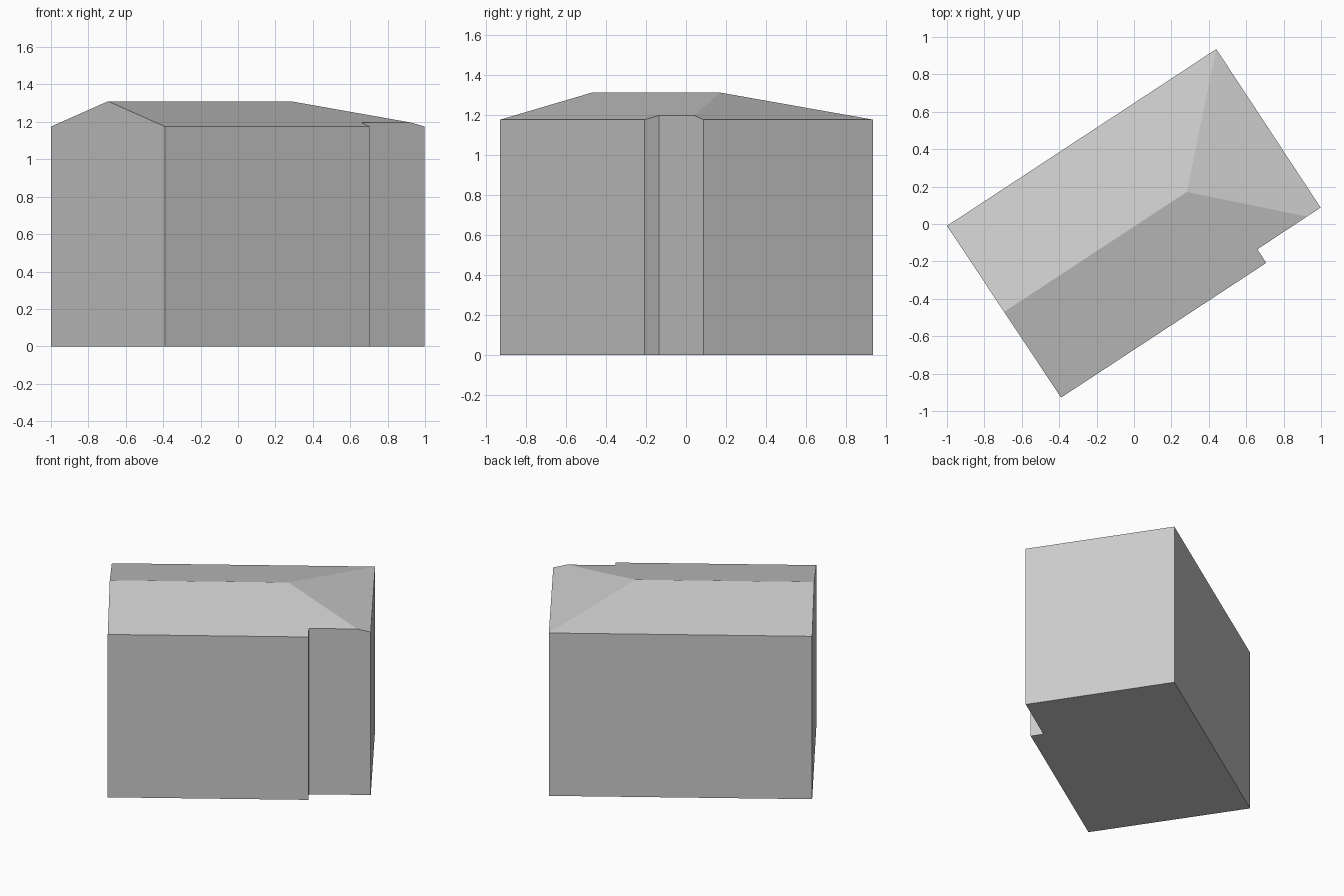
import bpy
import bmesh
from mathutils import Vector

EAVE, RIDGE, BLANK_TOP = 1.175, 1.31, 1.8

if "Cube" in bpy.data.objects:
    bpy.data.objects.remove(bpy.data.objects["Cube"], do_unlink=True)

grey = bpy.data.materials.new("plain_grey")
grey.use_nodes = True
colour = (0.6, 0.6, 0.6, 1)
grey.diffuse_color = colour
grey.node_tree.nodes["Principled BSDF"].inputs["Base Color"].default_value = colour

# Footprint: a turned rectangle with a shallow notch at the front left corner
left_back, left_front = (-1.0, -0.01), (-0.39, -0.928)
notch_outer, notch_inner = (0.707, -0.208), (0.66, -0.135)
right_front, right_back = (0.998, 0.088), (0.44, 0.935)
footprint = [left_back, left_front, notch_outer, notch_inner, right_front, right_back]

# The ridge runs from the gable to the top of the hip
gable_top, hip_top = (-0.695, -0.469), (0.283, 0.171)

# Each roof slope passes through two eave corners and one ridge end
slopes = [(left_front, notch_outer, hip_top),
          (left_back, right_back, gable_top),
          (right_front, right_back, hip_top)]


def building_solid():
    """Extrude the footprint and slice it with the roof slopes."""
    bm = bmesh.new()
    base = bm.faces.new([bm.verts.new((x, y, 0)) for x, y in footprint])
    top = bmesh.ops.extrude_face_region(bm, geom=[base], use_keep_orig=True)
    moved = [g for g in top["geom"] if isinstance(g, bmesh.types.BMVert)]
    bmesh.ops.translate(bm, verts=moved, vec=(0, 0, BLANK_TOP))
    for a, b, c in slopes:
        a, b, c = Vector((*a, EAVE)), Vector((*b, EAVE)), Vector((*c, RIDGE))
        normal = (b - a).cross(c - a).normalized()
        if normal.z < 0:
            normal.negate()
        cut = bmesh.ops.bisect_plane(
            bm, geom=bm.verts[:] + bm.edges[:] + bm.faces[:], dist=1e-5,
            plane_co=a, plane_no=normal, clear_outer=True)
        edges = [g for g in cut["geom_cut"] if isinstance(g, bmesh.types.BMEdge)]
        bmesh.ops.edgenet_fill(bm, edges=edges)
    bmesh.ops.recalc_face_normals(bm, faces=bm.faces[:])
    return bm


def add_part(name, is_roof):
    """Keep only the roof faces, or only the walls and floor."""
    bm = building_solid()
    bm.normal_update()
    unwanted = [f for f in bm.faces if (f.normal.z > 0.5) != is_roof]
    bmesh.ops.delete(bm, geom=unwanted, context="FACES")
    mesh = bpy.data.meshes.new(name)
    bm.to_mesh(mesh)
    bm.free()
    mesh.materials.append(grey)
    part = bpy.data.objects.new(name, mesh)
    bpy.context.collection.objects.link(part)


add_part("walls_and_floor", False)
add_part("half_hipped_roof", True)
